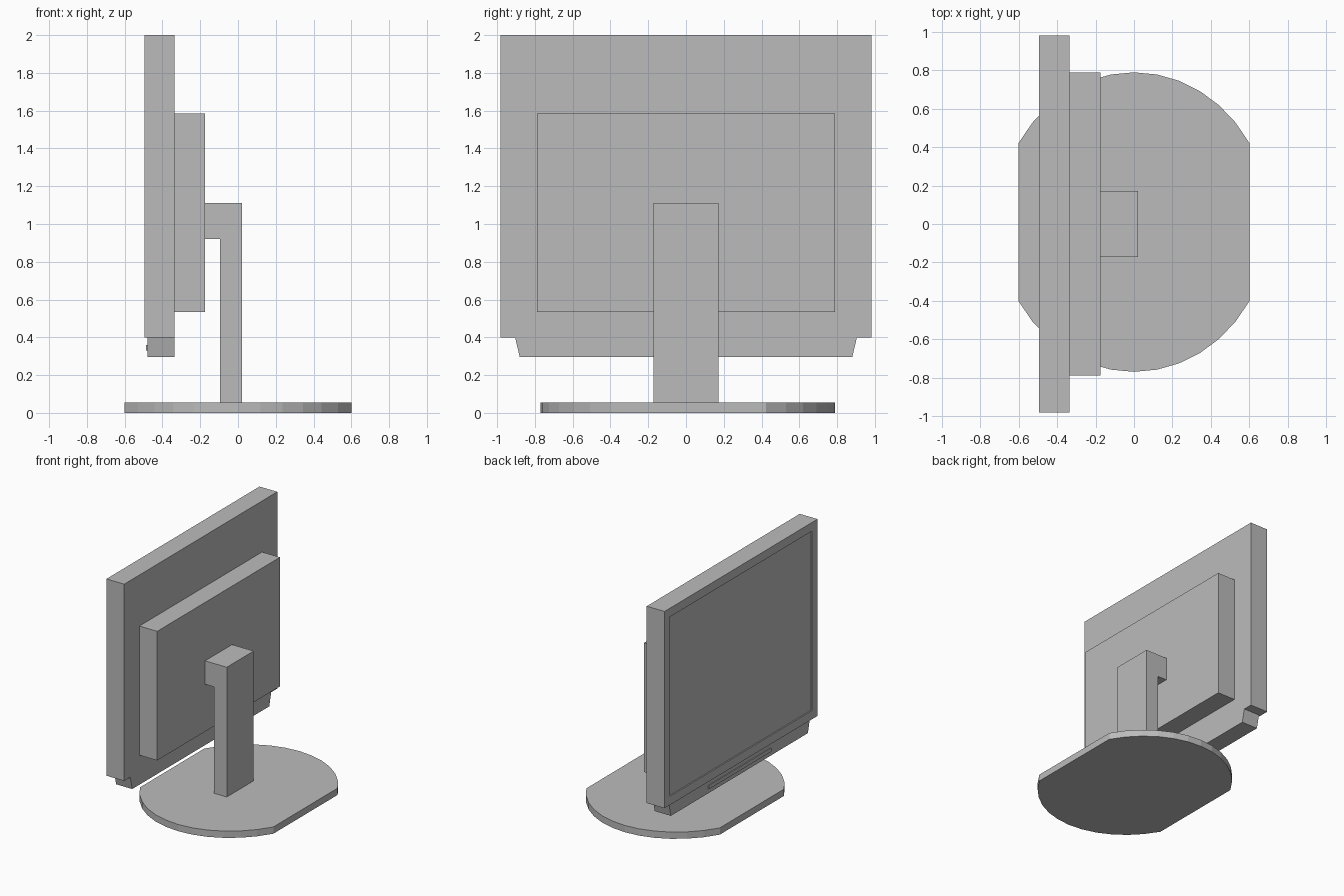
import bpy, bmesh, math

cube = bpy.data.objects.get("Cube")
if cube:
    bpy.data.objects.remove(cube, do_unlink=True)

grey = bpy.data.materials.new("plain_grey")
grey.use_nodes = True
colour = (0.5, 0.5, 0.5, 1)
grey.diffuse_color = colour
grey.node_tree.nodes["Principled BSDF"].inputs["Base Color"].default_value = colour


def finish(name, bm):
    bmesh.ops.recalc_face_normals(bm, faces=bm.faces)
    mesh = bpy.data.meshes.new(name)
    bm.to_mesh(mesh)
    bm.free()
    mesh.materials.append(grey)
    obj = bpy.data.objects.new(name, mesh)
    bpy.context.collection.objects.link(obj)
    return obj


def prism(points, offset):
    """Extrude a closed outline along an offset."""
    bm = bmesh.new()
    face = bm.faces.new([bm.verts.new(p) for p in points])
    result = bmesh.ops.extrude_face_region(bm, geom=[face], use_keep_orig=True)
    verts = [v for v in result["geom"] if isinstance(v, bmesh.types.BMVert)]
    bmesh.ops.translate(bm, verts=verts, vec=offset)
    return bm


def box(x0, x1, half_y, z0, z1):
    outline = [(x0, -half_y, z0), (x1, -half_y, z0), (x1, -half_y, z1), (x0, -half_y, z1)]
    return prism(outline, (0, 2 * half_y, 0))


# Display panel with a shallow recessed screen facing -x
panel = box(-0.495, -0.335, 0.983, 0.4, 2.0)
bmesh.ops.recalc_face_normals(panel, faces=panel.faces)
screen = min(panel.faces, key=lambda f: f.calc_center_median().x)
bmesh.ops.inset_region(panel, faces=[screen], thickness=0.1)
walls = bmesh.ops.extrude_face_region(panel, geom=[screen])
moved = [v for v in walls["geom"] if isinstance(v, bmesh.types.BMVert)]
bmesh.ops.translate(panel, verts=moved, vec=(0.01, 0, 0))
if screen.is_valid:
    bmesh.ops.delete(panel, geom=[screen], context="FACES_ONLY")
finish("display_panel", panel)

# Rear housing
finish("rear_housing", box(-0.335, -0.175, 0.788, 0.535, 1.585))

# Tapered chin and its front strip
chin = [(-0.48, -0.905, 0.4), (-0.48, -0.88, 0.295), (-0.48, 0.88, 0.295), (-0.48, 0.905, 0.4)]
finish("chin", prism(chin, (0.145, 0, 0)))
finish("chin_strip", box(-0.487, -0.48, 0.4, 0.33, 0.36))

# Stand: upright column with an arm reaching the housing
stand = [(-0.095, 0.055), (0.02, 0.055), (0.02, 1.11), (-0.175, 1.11), (-0.175, 0.92), (-0.095, 0.92)]
finish("stand", prism([(x, -0.173, z) for x, z in stand], (0, 0.346, 0)))

# Foot: ellipse with its sides cut straight
arc = [math.radians(58 - i * 58 / 6) for i in range(13)]
foot = [(0.708 * math.sin(a + turn), 0.01 + 0.78 * math.cos(a + turn), 0)
        for turn in (0, math.pi) for a in arc]
finish("foot", prism(foot, (0, 0, 0.055)))
